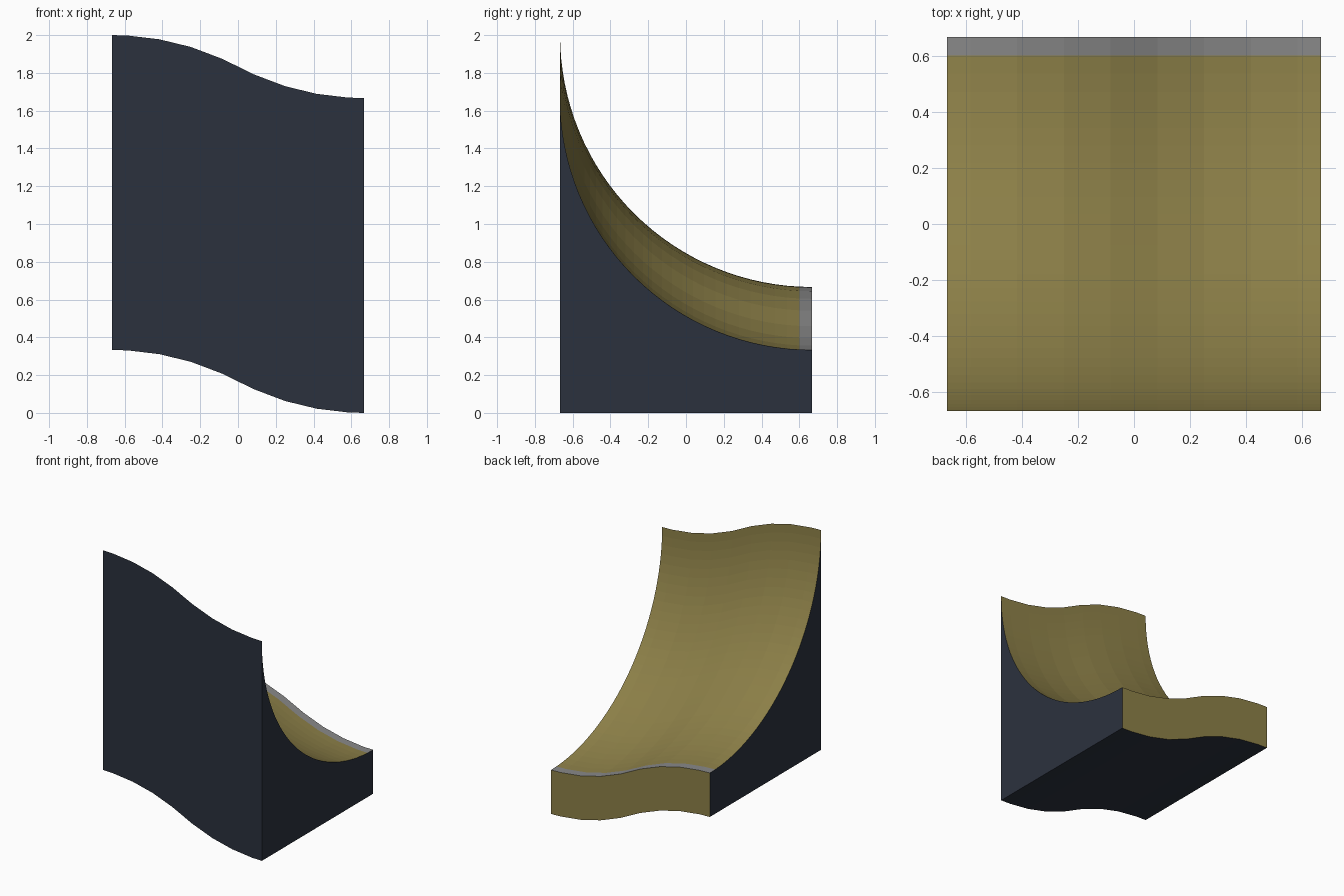
import bpy, bmesh, math

if "Cube" in bpy.data.objects:
    bpy.data.objects.remove(bpy.data.objects["Cube"])

H = 2 / 3            # half width and half depth
R = 4 / 3            # ramp radius
BEND = 17 / 12       # radius of the two arcs in the S-shaped rise
STEPS = 32


def material(name, color):
    m = bpy.data.materials.new(name)
    m.diffuse_color = (*color, 1)
    m.use_nodes = True
    m.node_tree.nodes["Principled BSDF"].inputs["Base Color"].default_value = m.diffuse_color
    return m


def rise(x):
    drop = BEND - math.sqrt(BEND ** 2 - (H - abs(x)) ** 2)
    return 1 / 3 - drop if x < 0 else drop


# Side profile: base corners, then the quarter-circle ramp from back lip to top
profile = [(-H, 0), (H, 0)]
for i in range(STEPS + 1):
    a = math.pi / 2 * i / STEPS
    profile.append((H - R * math.sin(a), 5 / 3 - R * math.cos(a)))

# Cross-sections along the width
xs = [-H] + [(2 * i - 7) / 12 for i in range(8)] + [H]

bm = bmesh.new()
rings = [[bm.verts.new((x, y, z + rise(x))) for y, z in profile] for x in xs]
n = len(profile)

# Skin: 0 dark body, 1 olive ramp, 2 grey lip
for a, b in zip(rings, rings[1:]):
    for j in range(n):
        k = (j + 1) % n
        f = bm.faces.new((a[j], b[j], b[k], a[k]))
        f.material_index = 0 if j in (0, n - 1) else 2 if j == 2 else 1

# Flat side walls
bm.faces.new(rings[0])
bm.faces.new(rings[-1][::-1])
bmesh.ops.recalc_face_normals(bm, faces=bm.faces)

mesh = bpy.data.meshes.new("curved_ramp")
bm.to_mesh(mesh)
bm.free()
mesh.materials.append(material("dark_body", (0.024, 0.031, 0.048)))
mesh.materials.append(material("olive_surface", (0.27, 0.22, 0.066)))
mesh.materials.append(material("grey_lip", (0.25, 0.25, 0.25)))
ramp = bpy.data.objects.new("curved_ramp", mesh)
bpy.context.collection.objects.link(ramp)
